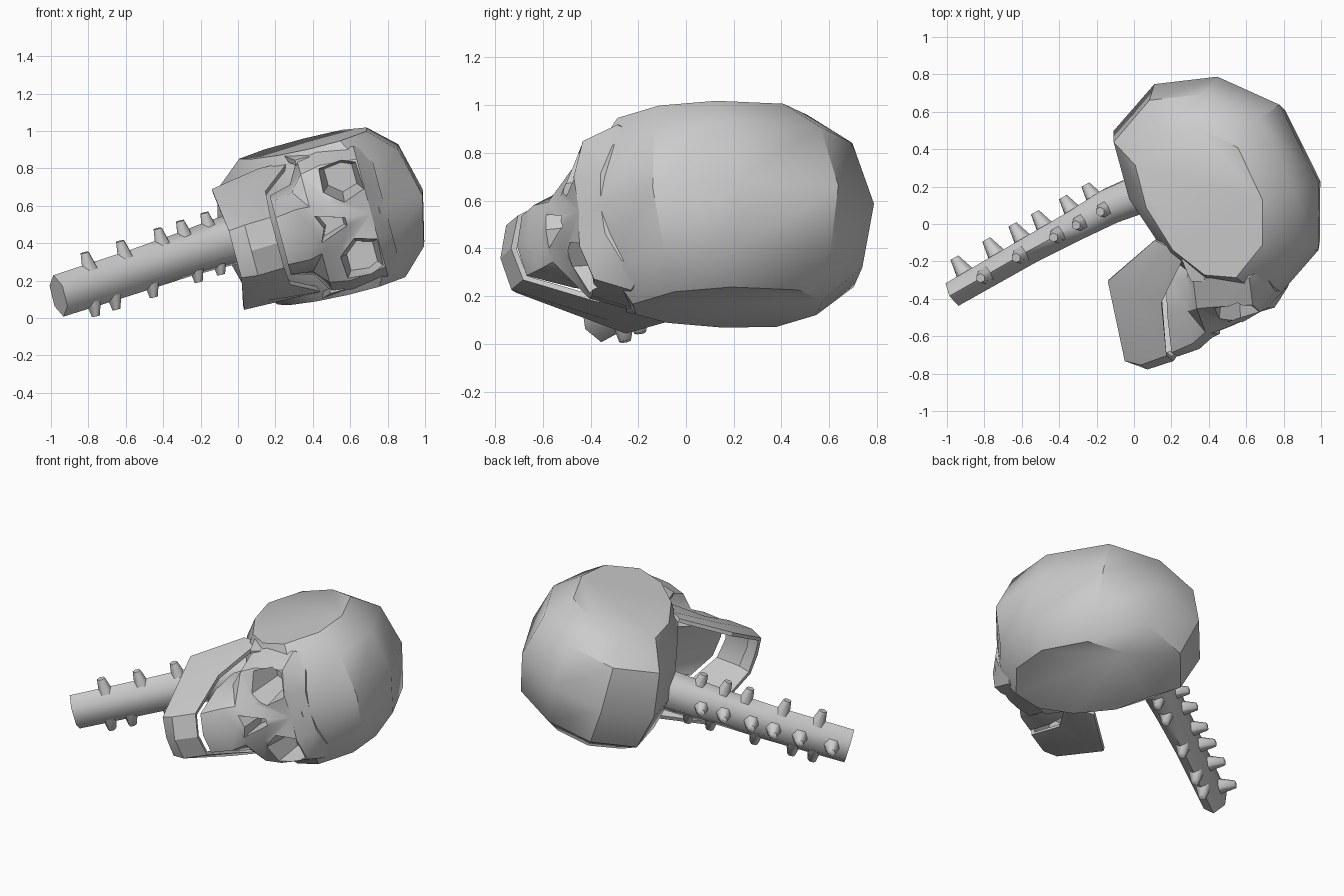
import bpy, bmesh
from math import radians, cos, sin, pi
from mathutils import Matrix, Vector

if "Cube" in bpy.data.objects:
    bpy.data.objects.remove(bpy.data.objects["Cube"])

# Skull frame: local z is the crown, -y the face, x the symmetry axis; it lies on its side
M = Matrix.Translation((-0.05, 0, 0.39)) @ Matrix.Rotation(radians(75), 4, 'Y') @ Matrix.Rotation(radians(4.5), 4, 'Z')


def finish(bm, name, matrix=None, angle=40, smooth=True):
    bmesh.ops.recalc_face_normals(bm, faces=bm.faces)
    me = bpy.data.meshes.new(name)
    bm.to_mesh(me)
    bm.free()
    ob = bpy.data.objects.new(name, me)
    bpy.context.collection.objects.link(ob)
    if matrix:
        ob.matrix_world = matrix
    bpy.context.view_layer.update()
    if smooth:
        shade(ob, angle)
    return ob


def activate(ob):
    bpy.ops.object.select_all(action='DESELECT')
    ob.select_set(True)
    bpy.context.view_layer.objects.active = ob


def shade(ob, angle):
    activate(ob)
    bpy.ops.object.shade_smooth_by_angle(angle=radians(angle))


def loft(bm, rings, caps=True):
    vs = [[bm.verts.new(p) for p in r] for r in rings]
    n = len(vs[0])
    for a, b in zip(vs, vs[1:]):
        for i in range(n):
            bm.faces.new((a[i], a[(i + 1) % n], b[(i + 1) % n], b[i]))
    if caps:
        bm.faces.new(vs[0])
        bm.faces.new(vs[-1])


# Cranium: side profile (y, z) shrunk towards flat temples that sit slightly forward
profile = [(.50, -.05), (.75, .18), (.79, .53), (.64, .87), (.22, 1.08), (-.14, 1.07),
           (-.40, .83), (-.38, .55), (-.18, .27), (.16, .04)]
cy, cz = .22, .54
bm = bmesh.new()
loft(bm, [[(x, cy + dy + (y - cy) * s, cz + (z - cz) * t) for y, z in profile]
          for x, s, t, dy in [(-.405, .67, .62, -.06), (-.27, .895, .88, -.01), (0, 1, 1, 0),
                              (.27, .895, .88, -.01), (.405, .67, .62, -.06)]])
cranium = finish(bm, "cranium", M, smooth=False)

# Face: half rows (height, then x, y pairs) from brow to upper teeth, mirrored
rows = [(.86, (0, -.36), (.13, -.35), (.25, -.29), (.30, -.20)),
        (.78, (0, -.45), (.15, -.46), (.30, -.41), (.36, -.26)),
        (.58, (0, -.56), (.12, -.52), (.32, -.42), (.38, -.26)),
        (.47, (0, -.61), (.13, -.57), (.30, -.43), (.37, -.24)),
        (.40, (0, -.67), (.14, -.63), (.22, -.45), (.25, -.28)),
        (.28, (0, -.71), (.13, -.68), (.20, -.48), (.22, -.28))]
bm = bmesh.new()
front, back = [], []
for z, *half in rows:
    full = [(-x, y) for x, y in half[:0:-1]] + half
    front.append([bm.verts.new((x, y, z)) for x, y in full])
    back.append([bm.verts.new((x * .85, -.12, min(max(z, .40 + z * .1), .8))) for x, y in full])
R, C = len(front), len(front[0])
for g in (front, back):
    for r in range(R - 1):
        for c in range(C - 1):
            bm.faces.new((g[r][c], g[r][c + 1], g[r + 1][c + 1], g[r + 1][c]))
rim = ([(0, c) for c in range(C)] + [(r, C - 1) for r in range(1, R)]
       + [(R - 1, c) for c in range(C - 2, -1, -1)] + [(r, 0) for r in range(R - 2, 0, -1)])
for (r, c), (s, d) in zip(rim, rim[1:] + rim[:1]):
    bm.faces.new((front[r][c], front[s][d], back[s][d], back[r][c]))
bmesh.ops.triangulate(bm, faces=bm.faces)
face = finish(bm, "face", M, smooth=False)


# Eye sockets and nose opening, cut through face and cranium
def cutter(name, outline, cx, cz, y0, y1, shrink):
    bm = bmesh.new()
    loft(bm, [[(cx + x * k, y, cz + z * k) for x, z in outline] for y, k in ((y0, 1), (y1, shrink))])
    ob = finish(bm, name, M, smooth=False)
    ob.hide_render = True
    return ob


eye = [(-.13, -.02), (-.09, .12), (.09, .12), (.13, .03), (.11, -.13), (-.04, -.13)]
nose = [(-.09, -.10), (0, -.06), (.09, -.10), (.03, .10), (-.03, .10)]
cutters = [cutter("eye_cutter", [(s * x, z) for x, z in eye], s * .215, .675, -.60, -.25, .6) for s in (-1, 1)]
cutters.append(cutter("nose_cutter", nose, 0, .565, -.72, -.42, .6))
for ob in (cranium, face):
    activate(ob)
    for c in cutters:
        mod = ob.modifiers.new("cut", 'BOOLEAN')
        mod.operation, mod.object, mod.solver = 'DIFFERENCE', c, 'EXACT'
        bpy.ops.object.modifier_apply(modifier=mod.name)
for c in cutters:
    bpy.data.objects.remove(c)
shade(cranium, 38)
shade(face, 36)

# Lower jaw: lower, middle and upper edge paths, mirrored and thickened
low = [(0, -.745, .02), (.13, -.725, .02), (.335, -.28, -.01), (.36, -.06, .26)]
mid = [(0, -.78, .11), (.14, -.745, .11), (.315, -.33, .12), (.36, -.09, .33)]
top = [(0, -.735, .255), (.14, -.695, .255), (.26, -.40, .265), (.36, -.15, .42)]
bm = bmesh.new()
grid = [[bm.verts.new(p) for p in [(-x, y, z) for x, y, z in e[:0:-1]] + e] for e in (low, mid, top)]
for a, b in zip(grid, grid[1:]):
    for i in range(len(a) - 1):
        bm.faces.new((a[i], a[i + 1], b[i + 1], b[i]))
bmesh.ops.recalc_face_normals(bm, faces=bm.faces)
if sum(f.normal.y for f in bm.faces) > 0:
    bmesh.ops.reverse_faces(bm, faces=bm.faces)
jaw = finish(bm, "lower_jaw", M, smooth=False)
sol = jaw.modifiers.new("thickness", 'SOLIDIFY')
sol.thickness, sol.offset = .025, -1
activate(jaw)
bpy.ops.object.modifier_apply(modifier=sol.name)
shade(jaw, 28)

# Cheekbone arches
for s, side in ((-1, "left"), (1, "right")):
    bm = bmesh.new()
    loft(bm, [[(s * (x + dx), y, z + dz) for dx, dz in ((-.015, -.04), (.015, -.04), (.015, .04), (-.015, .04))]
              for x, y, z in ((.355, -.28, .50), (.38, -.14, .45), (.37, .02, .40))])
    finish(bm, "cheek_arch_" + side, M, 30)

# Spine: flattened six-sided shaft
path = [Vector(p) for p in ((-.96, -.37, .118), (-.55, -.135, .25), (-.30, .0, .335), (-.12, .10, .395), (.08, .18, .45))]
radii = [(.08, .115), (.085, .118), (.095, .122), (.11, .132), (.12, .14)]
axis = Vector((.84, .48, .27)).normalized()
upv = (Vector((0, 0, 1)) - axis * axis.z).normalized()
sidev = upv.cross(axis)
bm = bmesh.new()
loft(bm, [[p + sidev * rx * cos(i * pi / 3 + pi / 6) + upv * rz * sin(i * pi / 3 + pi / 6) for i in range(6)]
          for p, (rx, rz) in zip(path, radii)])
finish(bm, "spine", None, 75)


# Spine spurs in three rows
def on_path(x):
    for a, b in zip(path, path[1:]):
        if x <= b.x:
            break
    return a.lerp(b, (x - a.x) / (b.x - a.x))


spurs = [(upv, .18, (-.77, -.58, -.38, -.26, -.13)),
         (-upv, .165, (-.79, -.68, -.48, -.24, -.12)),
         (sidev if sidev.y > 0 else -sidev, .165, (-.87, -.70, -.56, -.44, -.29, -.17))]
bm = bmesh.new()
for d, length, xs in spurs:
    across = d.cross(axis)
    for x in xs:
        p = on_path(x)
        loft(bm, [[p + d * h - axis * lean + (axis * cos(i * pi / 3) + across * sin(i * pi / 3)) * r for i in range(6)]
                  for h, lean, r in ((.05, 0, .055), (length, .01, .025))])
finish(bm, "spine_spurs", None, 75)
